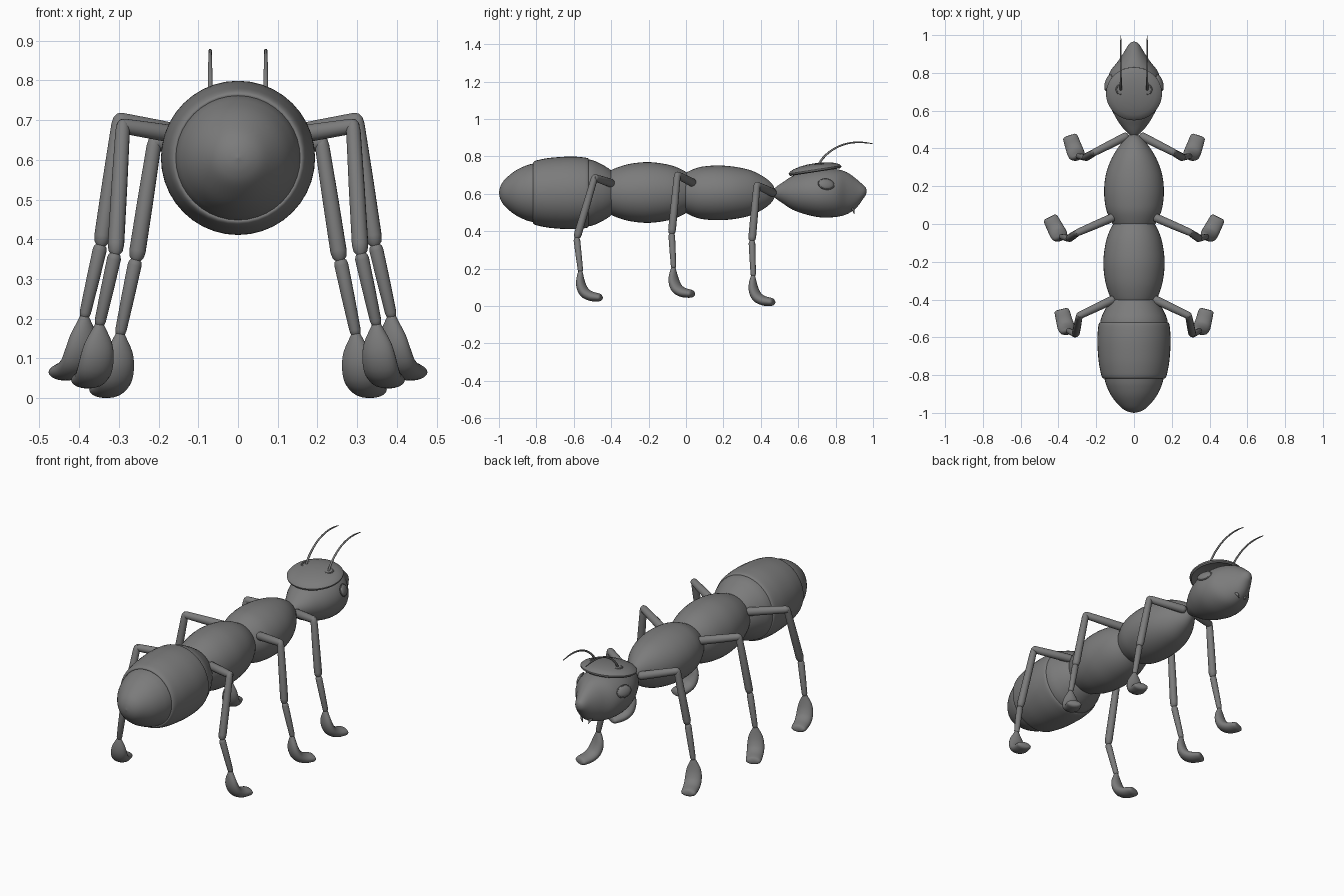
import bpy, bmesh, math
from mathutils import Vector as V

if "Cube" in bpy.data.objects:
    bpy.data.objects.remove(bpy.data.objects["Cube"])

dark = bpy.data.materials.new("dark_grey")
dark.diffuse_color = (.2, .2, .2, 1)
dark.use_nodes = True
dark.node_tree.nodes["Principled BSDF"].inputs["Base Color"].default_value = dark.diffuse_color


def finish(name, bm):
    bmesh.ops.remove_doubles(bm, verts=bm.verts, dist=1e-5)
    bmesh.ops.recalc_face_normals(bm, faces=bm.faces)
    me = bpy.data.meshes.new(name)
    bm.to_mesh(me)
    bm.free()
    me.materials.append(dark)
    ob = bpy.data.objects.new(name, me)
    bpy.context.collection.objects.link(ob)
    bpy.ops.object.select_all(action='DESELECT')
    ob.select_set(True)
    bpy.context.view_layer.objects.active = ob
    bpy.ops.object.shade_smooth_by_angle(angle=math.radians(40))
    return ob


def spline(rows, steps):
    # Catmull-Rom through rows of numbers
    out = []
    for i in range(len(rows) - 1):
        a, b, c, d = (rows[max(i - 1, 0)], rows[i], rows[i + 1], rows[min(i + 2, len(rows) - 1)])
        for k in range(steps):
            t = k / steps
            out.append([q + .5 * t * (r - p + t * (2 * p - 5 * q + 4 * r - s + t * (3 * (q - r) + s - p)))
                        for p, q, r, s in zip(a, b, c, d)])
    return out + [list(rows[-1])]


def loft(name, sections, n=32):
    # sections: (centre, half axis u, half axis v)
    bm = bmesh.new()
    rings = [[bm.verts.new(c + u * math.cos(2 * math.pi * i / n) + v * math.sin(2 * math.pi * i / n))
              for i in range(n)] for c, u, v in sections]
    for a, b in zip(rings, rings[1:]):
        for i in range(n):
            j = (i + 1) % n
            bm.faces.new((a[i], a[j], b[j], b[i]))
    bm.faces.new(rings[0][::-1])
    bm.faces.new(rings[-1])
    bmesh.ops.dissolve_degenerate(bm, dist=1e-6, edges=bm.edges)
    return finish(name, bm)


def body(name, rows, steps=5):
    # rows: y, centre z, half width, half height
    return loft(name, [(V((0, y, z)), V((max(a, .0005), 0, 0)), V((0, 0, max(b, .0005))))
                       for y, z, a, b in spline(rows, steps)], 40)


def tube(name, pts, radii, steps=1, n=16):
    rows = spline([(*p, r) for p, r in zip(pts, radii)], steps)
    secs = []
    for i, r in enumerate(rows):
        d = (V(rows[min(i + 1, len(rows) - 1)][:3]) - V(rows[max(i - 1, 0)][:3])).normalized()
        u = d.cross(V((1, .1, .05))).normalized()
        secs.append((V(r[:3]), u * r[3], d.cross(u) * r[3]))
    return loft(name, secs, n)


def limb(name, a, b, r0, r1):
    # tapered segment with rounded ends
    a, b = V(a), V(b)
    ts = [(0, .45), (.03, .85), (.08, 1), (.5, 1.03), (.92, 1), (.97, .85), (1, .45)]
    return tube(name, [a.lerp(b, t) for t, k in ts], [(r0 + (r1 - r0) * t) * k for t, k in ts])


# Abdomen: tail and front core, wrapped by a raised band
C = .605
body("abdomen_core", [(y, C, r, r) for y, r in
     [(-1, 0), (-.992, .035), (-.97, .07), (-.92, .113), (-.87, .14), (-.815, .157),
      (-.68, .18), (-.53, .18), (-.46, .157), (-.40, .12), (-.38, .09)]])
body("abdomen_band", [(y, C, r, r) for y, r in
     [(-.81, .148), (-.818, .16), (-.808, .17), (-.78, .178), (-.72, .188), (-.63, .194),
      (-.57, .192), (-.525, .185), (-.522, .17)]], 4)

# Thorax halves
body("rear_thorax", [(y, C + .002, r, r) for y, r in
     [(-.42, .10), (-.40, .12), (-.33, .146), (-.26, .159), (-.19, .162), (-.11, .152),
      (-.05, .135), (.0, .11), (.02, .095)]])
body("front_thorax", [(-.02, C, .095, .09), (0, C, .113, .108), (.06, C, .142, .134), (.12, C, .155, .144),
     (.19, C, .158, .146), (.27, C, .147, .138), (.35, C, .117, .119), (.42, C, .073, .083),
     (.46, C, .038, .048), (.475, C, .012, .018), (.478, C, 0, 0)])

# Head
body("head", [(.45, C, 0, 0), (.48, C, .032, .03), (.52, C, .068, .058), (.57, C, .1, .09),
     (.64, C, .132, .115), (.72, .604, .146, .13), (.80, .604, .13, .128), (.86, .603, .086, .112),
     (.91, .602, .053, .078), (.948, .610, .03, .036), (.962, .613, .014, .018), (.966, .615, 0, 0)])

# Shallow hollow cap plate tilted over the head
nrm = V((0, -.15, .989))
loft("cap_plate", [(V((0, .69, .725)) + nrm * h, V((r, 0, 0)), V((0, .95 * r, .145 * r))) for r, h in
     [(.001, .018), (.07, .015), (.12, .003), (.14, -.009), (.147, -.004), (.148, .004),
      (.138, .014), (.115, .024), (.08, .032), (.04, .037), (.001, .038)]], 48)


def torus(name, centre, u, v, r):
    # ring with elliptical path
    w = u.cross(v).normalized()
    bm = bmesh.new()
    n, m = 32, 8
    g = []
    for i in range(n):
        a = 2 * math.pi * i / n
        p = u * math.cos(a) + v * math.sin(a)
        g.append([bm.verts.new(centre + p + (p.normalized() * math.cos(b) + w * math.sin(b)) * r)
                  for b in (2 * math.pi * k / m for k in range(m))])
    for i in range(n):
        for k in range(m):
            bm.faces.new((g[i][k], g[(i + 1) % n][k], g[(i + 1) % n][(k + 1) % m], g[i][(k + 1) % m]))
    return finish(name, bm)


# Legs: hip, elbow, knee, ankle, toe direction
legs = {
    "front": ((.03, .47, .603), (.208, .38, .645), (.257, .352, .345), (.298, .36, .156), (.33, 1)),
    "middle": ((.10, .04, .657), (.297, -.045, .70), (.345, -.077, .382), (.388, -.066, .20), (.5, 1)),
    "rear": ((.10, -.395, .655), (.289, -.485, .685), (.309, -.585, .36), (.35, -.563, .18), (.25, 1)),
}

for side, s in (("right", 1), ("left", -1)):
    m = lambda p: V((p[0] * s, p[1], p[2]))
    for leg, (hip, elbow, knee, ankle, toe) in legs.items():
        pre = f"{side}_{leg}_leg_"
        e = V(elbow)
        out = (e - V(hip)).normalized() * .015
        limb(pre + "upper", m(hip), m(e + out), .023, .019)
        limb(pre + "middle", m(e + V((0, 0, .015))), m(knee), .018, .021)
        limb(pre + "lower", m(V(knee) + V((0, 0, .006))), m(ankle), .018, .014)
        # Foot: flattened boot shape swept down then forward
        f = V((toe[0] * s, toe[1], 0)).normalized()
        w = V((f.y, -f.x, 0))
        path = [(0, .012, .008, .008), (-.002, -.005, .017, .014), (-.002, -.04, .035, .021),
                (.004, -.075, .043, .026), (.022, -.108, .045, .028), (.055, -.127, .043, .026),
                (.09, -.133, .041, .023), (.108, -.135, .038, .019), (.115, -.135, .028, .01)]
        rows = spline(path, 3)
        secs = []
        for i, r in enumerate(rows):
            p, q = rows[max(i - 1, 0)], rows[min(i + 1, len(rows) - 1)]
            d = (f * (q[0] - p[0]) + V((0, 0, q[1] - p[1]))).normalized()
            lean = V((-.05 * s * r[1], 0, 0))
            secs.append((m(ankle) + lean + f * r[0] + V((0, 0, r[1])), w * r[2], d.cross(w) * r[3]))
        loft(pre + "foot", secs, 20)

    # Antenna and its socket ring
    tube(side + "_antenna", [m((.07, y, z)) for y, z in
         [(.705, .745), (.725, .782), (.765, .822), (.82, .855), (.88, .872), (.94, .875), (.997, .868)]],
         [.006, .006, .0055, .005, .0045, .004, .002], 4, 10)
    torus(side + "_antenna_socket", m((.07, .712, .757)), V((.022, 0, 0)), V((0, .024, .002)), .005)

    # Eye with rim
    u, v = V((-.012 * s, .041, -.005)), V((-.012 * s, .002, .027))
    c = m((.136, .75, .652))
    nn = V((.95 * s, .2, .3)).normalized()
    torus(side + "_eye_rim", c, u, v, .004)
    loft(side + "_eye", [(c + nn * .014 * math.sin(a), u * math.cos(a), v * math.cos(a))
                         for a in (k * math.pi / 12.2 for k in range(-3, 7))], 24)

    # Small curved mandible
    tube(side + "_mandible", [m(p) for p in [(.03, .865, .535), (.03, .885, .525), (.025, .896, .51),
         (.018, .899, .493)]], [.009, .008, .006, .001], 3, 10)
